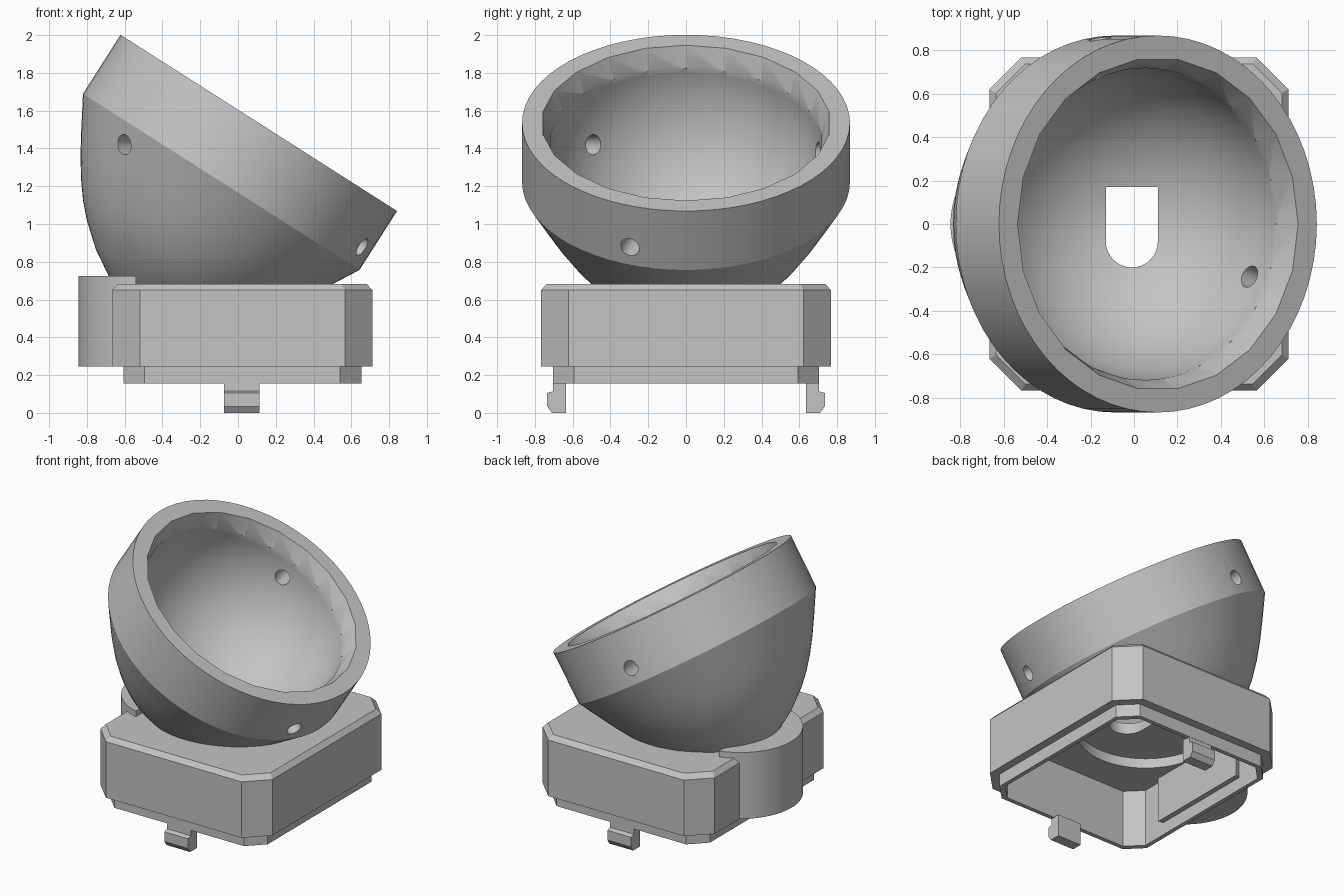
import bpy, bmesh, math
from mathutils import Vector, Matrix

cube = bpy.data.objects.get("Cube")
if cube:
    bpy.data.objects.remove(cube, do_unlink=True)

grey = bpy.data.materials.new("plain grey")
grey.use_nodes = True
grey.diffuse_color = (0.55, 0.55, 0.55, 1)
grey.node_tree.nodes["Principled BSDF"].inputs["Base Color"].default_value = (0.55, 0.55, 0.55, 1)


def loft(name, rings, matrix=Matrix()):
    """Closed solid through rings of equal point count."""
    bm = bmesh.new()
    loops = [[bm.verts.new(matrix @ Vector(p)) for p in ring] for ring in rings]
    n = len(loops[0])
    for a, b in zip(loops, loops[1:]):
        for i in range(n):
            j = (i + 1) % n
            bm.faces.new((a[i], a[j], b[j], b[i]))
    bm.faces.new(loops[0])
    bm.faces.new(loops[-1])
    bmesh.ops.recalc_face_normals(bm, faces=bm.faces)
    mesh = bpy.data.meshes.new(name)
    bm.to_mesh(mesh)
    bm.free()
    obj = bpy.data.objects.new(name, mesh)
    bpy.context.collection.objects.link(obj)
    mesh.materials.append(grey)
    return obj


def circle(r, z, n=64, x=0):
    return [(x + r * math.cos(math.tau * i / n), r * math.sin(math.tau * i / n), z)
            for i in range(n)]


def octagon(x, y, c, z):
    """Corner-cut rectangle, slightly off centre in x."""
    right = [(x, -y + c), (x, y - c), (x - c, y), (-x + c, y)]
    pts = right + [(-px, -py) for px, py in right]
    return [(px + 0.023, py, z) for px, py in pts]


def bore(start, direction, length, r):
    m = Matrix.Translation(start) @ Vector(direction).to_track_quat('Z', 'Y').to_matrix().to_4x4()
    return loft("bore", [circle(r, 0, 24), circle(r, length, 24)], m)


def activate(obj):
    bpy.ops.object.select_all(action='DESELECT')
    obj.select_set(True)
    bpy.context.view_layer.objects.active = obj


def cut(obj, cutter):
    activate(obj)
    mod = obj.modifiers.new("cut", 'BOOLEAN')
    mod.operation, mod.solver, mod.object = 'DIFFERENCE', 'EXACT', cutter
    bpy.ops.object.modifier_apply(modifier=mod.name)
    bpy.data.objects.remove(cutter, do_unlink=True)


# Tilted frame of the bowl: origin at the rim centre, z along its axis
tilt = Matrix.Translation((0.11, 0, 1.535)) @ Matrix.Rotation(math.radians(32.5), 4, 'Y')

# Bowl body: straight rim band turning into a rounded, tapering belly
profile = [(0.868, 0), (0.868, 0.37), (0.765, 0.55), (0.705, 0.65), (0.635, 0.755),
           (0.565, 0.845), (0.49, 0.925), (0.365, 1.03), (0.235, 1.11), (0.1, 1.16), (0.01, 1.17)]
bowl = loft("bowl", [circle(r, -t) for r, t in profile], tilt)

# Flat foot where the bowl meets the base
cut(bowl, loft("foot_trim", [octagon(1.5, 1.5, 0.2, -0.5), octagon(1.5, 1.5, 0.2, 0.64)]))

# Bowl hollow: faceted conical mouth over a spherical cup
mouth = [circle(0.778, 0.03, 22), circle(0.72, -0.115, 22)]
cut(bowl, loft("mouth", mouth, tilt))
steps = 24
first = math.asin(-0.05 / 0.72)
cup = []
for i in range(steps):
    a = first + (math.pi / 2 - first) * i / steps
    cup.append(circle(0.72 * math.cos(a), -0.15 - 0.72 * math.sin(a)))
cup.append(circle(0.01, -0.87))
cut(bowl, loft("cup", cup, tilt))

# Slot through the bottom, rounded at the front end
outline = [(0.11, 0.17), (-0.13, 0.17)]
outline += [(-0.01 + 0.12 * math.cos(math.pi + math.pi * i / 16),
             -0.08 + 0.12 * math.sin(math.pi + math.pi * i / 16)) for i in range(17)]
cut(bowl, loft("slot", [[(x, y, z) for x, y in outline] for z in (0.4, 1.0)]))

# Three screw holes around the bowl
for degrees in (-20, 100):
    a = math.radians(degrees)
    axis = tilt.to_3x3() @ Vector((math.cos(a), math.sin(a), 0))
    cut(bowl, bore(tilt @ Vector((0, 0, -0.26)) + axis * 0.5, axis, 0.6, 0.052))
cut(bowl, bore((-0.3, -0.3, 1.42), (-0.61, -0.6, 0), 0.9, 0.054))

# Base housing with cut corners, bevelled top and stepped lower lip
base = loft("base_housing", [
    octagon(0.63, 0.705, 0.112, 0.155), octagon(0.63, 0.705, 0.112, 0.245),
    octagon(0.688, 0.767, 0.145, 0.245), octagon(0.688, 0.767, 0.145, 0.65),
    octagon(0.658, 0.737, 0.135, 0.683)])
cut(base, loft("cavity", [octagon(0.6, 0.675, 0.105, 0.1), octagon(0.6, 0.675, 0.105, 0.57)]))
cut(base, loft("opening", [circle(0.45, 0.5, x=-0.1), circle(0.45, 0.8, x=-0.1)]))

# Rounded boss on the tall side
x_cut, r, cx = -0.54, 0.41, -0.435
half = math.acos((x_cut - cx) / r)
boss_outline = [(cx + r * math.cos(half + (math.tau - 2 * half) * i / 40),
                 r * math.sin(half + (math.tau - 2 * half) * i / 40)) for i in range(41)]
boss = loft("side_boss", [[(x, y, z) for x, y in boss_outline] for z in (0.245, 0.725)])

# Snap clips under the front and back walls
clip = [(0.635, 0.16), (0.703, 0.16), (0.703, 0.115), (0.735, 0.105),
        (0.735, 0.035), (0.71, 0), (0.635, 0)]
clips = [loft(name, [[(x, side * y, z) for y, z in clip] for x in (-0.075, 0.115)])
         for name, side in (("front_clip", -1), ("back_clip", 1))]

# Smooth curved walls, keep hard edges
for obj in [bowl, base, boss] + clips:
    activate(obj)
    bpy.ops.object.shade_smooth_by_angle(angle=math.radians(25))
